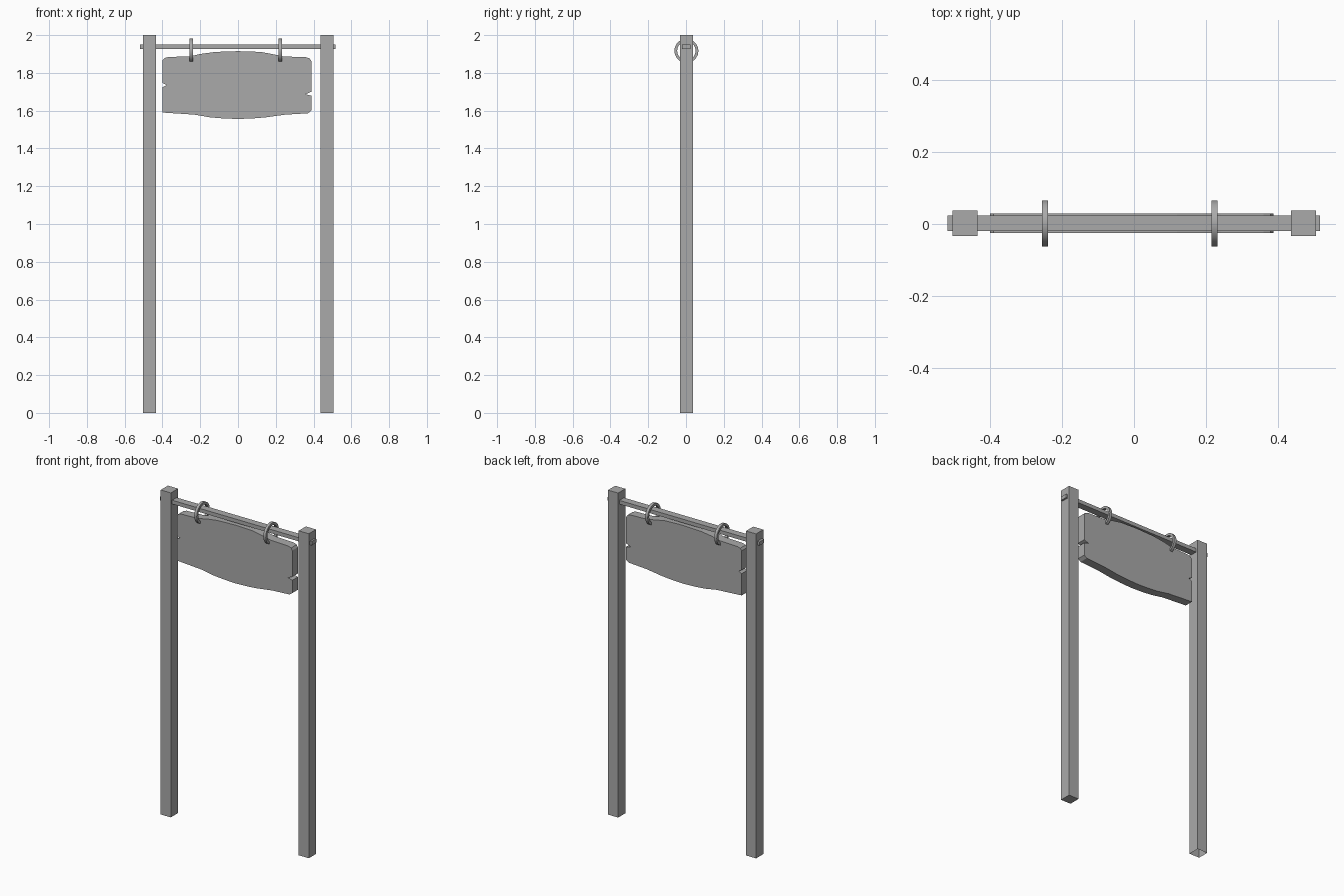
import bpy, bmesh, math

cube = bpy.data.objects.get("Cube")
if cube:
    bpy.data.objects.remove(cube, do_unlink=True)

GREY = (0.4, 0.4, 0.4, 1)
grey = bpy.data.materials.new("plain grey")
grey.use_nodes = True
grey.diffuse_color = GREY
grey.node_tree.nodes["Principled BSDF"].inputs["Base Color"].default_value = GREY


def finish(name, bm):
    bmesh.ops.recalc_face_normals(bm, faces=bm.faces)
    mesh = bpy.data.meshes.new(name)
    bm.to_mesh(mesh)
    bm.free()
    mesh.materials.append(grey)
    obj = bpy.data.objects.new(name, mesh)
    bpy.context.collection.objects.link(obj)
    return obj


def box(name, low, high, open_bottom=False):
    bm = bmesh.new()
    bmesh.ops.create_cube(bm, size=1)
    for v in bm.verts:
        v.co = [(a + b) / 2 + c * (b - a) for a, b, c in zip(low, high, v.co)]
    bmesh.ops.recalc_face_normals(bm, faces=bm.faces)
    if open_bottom:
        bottom = [f for f in bm.faces if f.normal.z < -0.9]
        bmesh.ops.delete(bm, geom=bottom, context='FACES_ONLY')
    return finish(name, bm)


def ring(name, x, y, z, radius, thick, width, sides=20):
    # Flat band with a rectangular section, turned about the x axis
    bm = bmesh.new()
    section = [(-width / 2, radius), (width / 2, radius),
               (width / 2, radius - thick), (-width / 2, radius - thick)]
    loops = []
    for i in range(sides):
        a = math.tau * i / sides
        loops.append([bm.verts.new((x + dx, y + r * math.cos(a), z + r * math.sin(a)))
                      for dx, r in section])
    for i, a in enumerate(loops):
        b = loops[(i + 1) % sides]
        for j in range(4):
            k = (j + 1) % 4
            bm.faces.new((a[j], a[k], b[k], b[j]))
    obj = finish(name, bm)
    bpy.ops.object.select_all(action='DESELECT')
    obj.select_set(True)
    bpy.context.view_layer.objects.active = obj
    bpy.ops.object.shade_smooth_by_angle(angle=math.radians(30))
    return obj


# Posts and the rail passing through them
box("right_post", (-0.504, -0.033, 0), (-0.435, 0.037, 2), open_bottom=True)
box("left_post", (0.437, -0.033, 0), (0.506, 0.037, 2))
box("rail", (-0.519, -0.02, 1.927), (0.517, 0.024, 1.95))

# Hanging rings
for name, x in (("right_ring", -0.247), ("left_ring", 0.224)):
    ring(name, x, 0.002, 1.917, 0.064, 0.015, 0.017)

# Board with wavy long edges, clipped corners and a split in each end
outline = [
    (-0.40, 1.865), (-0.39, 1.878), (-0.37, 1.884), (-0.25, 1.888), (-0.20, 1.90),
    (-0.12, 1.911), (0, 1.915), (0.12, 1.911), (0.19, 1.898), (0.24, 1.887),
    (0.36, 1.883), (0.38, 1.876), (0.388, 1.862),
    (0.388, 1.70), (0.357, 1.687), (0.388, 1.679),
    (0.388, 1.60), (0.37, 1.586), (0.25, 1.579), (0.15, 1.565), (0.08, 1.559),
    (0, 1.556), (-0.08, 1.559), (-0.15, 1.565), (-0.23, 1.579), (-0.40, 1.59),
    (-0.40, 1.724), (-0.378, 1.735), (-0.40, 1.746),
]
bm = bmesh.new()
front = bm.faces.new([bm.verts.new((x, -0.025, z)) for x, z in outline])
extruded = bmesh.ops.extrude_face_region(bm, geom=[front], use_keep_orig=True)
moved = [g for g in extruded["geom"] if isinstance(g, bmesh.types.BMVert)]
bmesh.ops.translate(bm, verts=moved, vec=(0, 0.054, 0))
finish("sign_board", bm)
